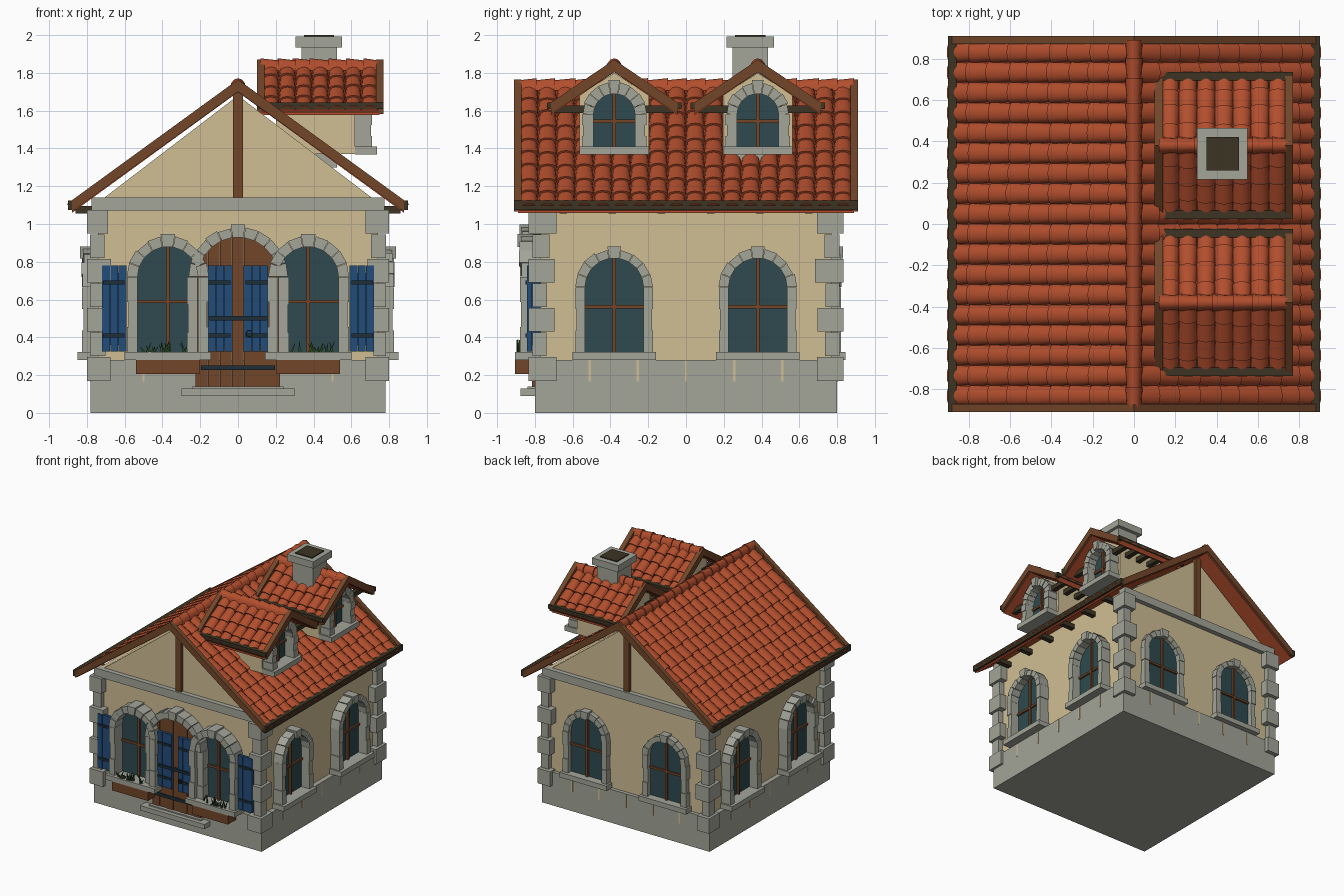
import bpy, bmesh, math, random
from mathutils import Matrix, Vector

if "Cube" in bpy.data.objects:
    bpy.data.objects.remove(bpy.data.objects["Cube"])

random.seed(4)
I = Matrix.Identity(4)


def rot(deg):
    return Matrix.Rotation(math.radians(deg), 4, 'Z')


def srgb(r, g, b):
    f = lambda c: (c / 255 / 12.92) if c < 11 else ((c / 255 + .055) / 1.055) ** 2.4
    return (f(r), f(g), f(b), 1)


COLOURS = {"stone": (163, 165, 153), "plaster": (208, 190, 148), "tile": (178, 78, 45),
           "wood": (114, 70, 42), "dark_wood": (60, 52, 36), "blue_paint": (34, 76, 122),
           "glass": (46, 74, 78), "leaf": (44, 74, 34), "iron": (30, 46, 56)}
mats = {}
for n, c in COLOURS.items():
    mats[n] = bpy.data.materials.new(n)
    mats[n].diffuse_color = srgb(*c)

parts = {}


def part(name, mat):
    if name not in parts:
        parts[name] = (bmesh.new(), mat)
    return parts[name][0]


def prism(bm, pts, y0, y1, M=I):
    """Extrude an x-z outline along y."""
    a = [bm.verts.new(M @ Vector((x, y0, z))) for x, z in pts]
    b = [bm.verts.new(M @ Vector((x, y1, z))) for x, z in pts]
    bm.faces.new(a)
    bm.faces.new(b[::-1])
    for i in range(len(a)):
        j = (i + 1) % len(a)
        bm.faces.new((a[j], a[i], b[i], b[j]))


def box(bm, x0, x1, y0, y1, z0, z1, M=I):
    prism(bm, [(x0, z0), (x1, z0), (x1, z1), (x0, z1)], y0, y1, M)


def tiles(bm, O, down, along, nrm, length, width, ncol, nrow, h, M):
    """Overlapping tapered barrel tiles in rows and columns."""
    w, dl, N = width / ncol, length / nrow, 6
    for c in range(ncol):
        for r in range(nrow):
            s1 = (r + 1) * dl + (random.uniform(-.008, .012) if r < nrow - 1 else 0)
            ends = []
            for s, R, lift in ((max(0, r * dl - .015), .44 * w, 0), (s1, .53 * w, .012)):
                ends.append([bm.verts.new(M @ (O + down * s + along * ((c + .5) * w + R * math.cos(math.pi * i / N))
                             + nrm * (lift + h * math.sin(math.pi * i / N)))) for i in range(N + 1)])
            a, b = ends
            for i in range(N):
                bm.faces.new((a[i], a[i + 1], b[i + 1], b[i])).smooth = True
            low = [bm.verts.new(M @ (O + down * s1 + along * ((c + .5) * w + q * .53 * w))) for q in (-1, 1)]
            bm.faces.new(b + low)


def roof(name, M, half, zt, k, y0, y1, ncol, nrow, board, tails):
    """Gabled tile roof with rake boards, eave boards and rafter tails."""
    zs, up = zt - .055, Vector((0, 0, 1))
    for s in (-1, 1):
        prism(part(name + "_deck", "tile"), [(0, zs), (s * half, zs - k * half), (s * half, zs - k * half - .012),
              (0, zs - .012)], y0 + .02, y1 - .02, M)
        down, nrm = Vector((s, 0, -k)).normalized(), Vector((k * s, 0, 1)).normalized()
        tiles(part(name + "_tiles", "tile"), Vector((0, y0 + .03, zs)), down, Vector((0, 1, 0)), nrm,
              half * math.hypot(1, k), y1 - y0 - .06, ncol, nrow, .032, M)
        for a, b in ((y0, y0 + .04), (y1 - .04, y1)):
            prism(part(name + "_rake_boards", "wood"), [(0, zt), (s * half, zt - k * half),
                  (s * half, zt - k * half - .06), (0, zt - .065)], a, b, M)
        ze = zt - k * half
        e = sorted((s * (half - .02), s * (half + .02)))
        box(part(name + "_eave_boards", "dark_wood"), e[0], e[1], y0, y1, ze - board, ze, M)
        t = sorted((s * (half - .22), s * (half - .02)))
        for i in range(tails):
            y = y0 + (y1 - y0) * (i + 1) / (tails + 1)
            box(part(name + "_rafter_tails", "dark_wood"), t[0], t[1], y - .02, y + .02, ze - board - .02, ze - board + .02, M)
    tiles(part(name + "_ridge_caps", "tile"), Vector((-.04, y0 + .02, zt - .06)), Vector((0, 1, 0)),
          Vector((1, 0, 0)), up, y1 - y0 - .04, .08, 1, ncol, .055, M)


def arch_band(bm, u, spring, r, fw, y, d, M, n=9):
    """Ring of wedge stones with a raised keystone."""
    for i in range(n):
        a0, a1 = [math.pi * (i + q) / n for q in (.02, .98)]
        key = i == n // 2
        R = r + fw + (.015 if key else random.uniform(-.006, .004))
        pts = [(u + q * math.cos(a), spring + q * math.sin(a)) for q, a in ((r, a0), (R, a0), (R, a1), (r, a1))]
        prism(bm, pts, y - d - (.012 if key else random.uniform(-.012, .004)), y, M)


def jambs(bm, u, z0, spring, r, fw, y, d, M, n=3):
    h = (spring - z0) / n
    for s in (-1, 1):
        for i in range(n):
            g = .006 * (i % 2)
            x = sorted((u + s * r, u + s * (r + fw - g)))
            box(bm, x[0], x[1], y - d + g, y, z0 + i * h, z0 + (i + 1) * h, M)


def window(name, M, u, z0, spring, r, fw, y, d):
    arc = [(u + r * math.cos(math.pi * i / 14), spring + r * math.sin(math.pi * i / 14)) for i in range(15)]
    prism(part(name + "_glass", "glass"), [(u - r, z0), (u + r, z0)] + arc, y - .008, y, M)
    bars = part(name + "_bars", "wood")
    zm = z0 + .48 * (spring + r - z0)
    box(bars, u - .009, u + .009, y - .025, y, z0, spring + r, M)
    box(bars, u - r, u + r, y - .022, y, zm - .009, zm + .009, M)
    st = part(name + "_surround", "stone")
    jambs(st, u, z0, spring, r, fw, y, d, M)
    arch_band(st, u, spring, r, fw, y, d, M)
    w = r + fw + .015
    box(part(name + "_sill", "stone"), u - w, u + w, y - d - .025, y, z0 - .042, z0, M)


# Plinth, walls, gables and stone bands
box(part("plinth", "stone"), -.78, .78, -.8, .8, 0, .28)
box(part("walls", "plaster"), -.74, .74, -.77, .77, .28, 1.14)
prism(part("gable", "plaster"), [(-.72, 1.13), (.72, 1.13), (0, 1.68)], -.77, .77)
for s in (-1, 1):
    y = sorted((s * .74, s * .81))
    box(part("gable_bands", "stone"), -.775, .775, y[0], y[1], 1.072, 1.14)
    y = sorted((s * .75, s * .795))
    box(part("king_posts", "wood"), -.026, .026, y[0], y[1], 1.14, 1.70)

# Plinth joints
for ang, off, us in ((0, -.8, (-.5, .5)), (90, -.78, (-.51, -.255, 0, .255, .51)),
                     (180, -.8, (-.5, -.25, 0, .25, .5)), (-90, -.78, (-.51, -.255, 0, .255, .51))):
    for u in us:
        box(part("plinth_joints", "plaster"), u - .006, u + .006, off - .004, off, .165, .28, rot(ang))

# Corner quoins
for sx in (-1, 1):
    for sy in (-1, 1):
        for i in range(7):
            xa, xb, ya, yb = (.68, .80, .69, .835) if i % 2 == 0 else (.71, .783, .73, .812)
            j = random.uniform(-.01, .01)
            x, y = sorted((sx * (xa + j), sx * xb)), sorted((sy * (ya + j), sy * yb))
            box(part("quoins", "stone"), x[0], x[1], y[0], y[1], .17 + i * .13, .295 + i * .13)

# Main roof
roof("main_roof", I, .88, 1.765, .727, -.91, .91, 18, 9, .05, 6)

# Windows on the four walls
for s in (-1, 1):
    window("front_window", I, s * .372, .322, .72, .16, .055, -.77, .11)
    window("right_window", rot(90), s * .38, .322, .665, .155, .05, -.74, .085)
    window("left_window", rot(-90), s * .38, .322, .665, .155, .05, -.74, .085)
    window("back_window", rot(180), s * .37, .322, .665, .155, .05, -.77, .05)

# Dormers
for yc in (-.38, .38):
    M = Matrix.Translation((0, yc, 0)) @ rot(90)
    prism(part("dormer_walls", "plaster"), [(-.185, 1.37), (.185, 1.37), (.185, 1.68), (0, 1.80), (-.185, 1.68)],
          -.62, -.2, M)
    roof("dormer_roof", M, .335, 1.87, .677, -.77, -.10, 7, 4, .035, 5)
    window("dormer_window", M, 0, 1.41, 1.58, .11, .06, -.62, .09)

# Door with plank boards, stone arch and step
door = part("door_planks", "wood")
for i in range(7):
    a, b = -.224 + i * .064, -.162 + i * .064
    top = lambda x: .72 + math.sqrt(max(0, .225 ** 2 - x * x))
    prism(door, [(a, .13), (b, .13), (b, top(b)), (a, top(a))], -.815 + .004 * (i % 2), -.77)
surround = part("door_surround", "stone")
jambs(surround, 0, .28, .72, .215, .055, -.77, .08, I)
arch_band(surround, 0, .72, .21, .055, -.77, .1, I, 11)
box(part("door_step", "stone"), -.30, .30, -.875, -.79, .09, .13)
box(part("lower_step", "stone"), -.24, .24, -.84, -.79, .12, .14)
iron = part("door_straps", "iron")
box(iron, -.195, .195, -.824, -.81, .228, .252)
box(iron, -.15, .15, -.852, -.83, .49, .512)
ring = part("door_ring", "iron")
res = bmesh.ops.create_circle(ring, segments=12, radius=.02)
pts = [v.co.copy() for v in res["verts"]]
bmesh.ops.delete(ring, geom=res["verts"], context='VERTS')
for i, p in enumerate(pts):
    q = pts[(i + 1) % 12]
    prism(ring, [(.06 + a.x * f, .42 + a.y * f) for a, f in ((p, 1), (q, 1), (q, .65), (p, .65))], -.86, -.845)

# Shutters with iron straps
for s in (-1, 1):
    for x0 in (.59, .03):
        for i in range(3):
            x = sorted((s * (x0 + i * .044), s * (x0 + i * .044 + .042)))
            box(part("shutters", "blue_paint"), x[0], x[1], -.842 + .004 * (i % 2), -.77 - .046, .325, .78)
        x = sorted((s * (x0 + .01), s * (x0 + .125)))
        for z in (.41, .69):
            box(part("shutter_straps", "iron"), x[0], x[1], -.85, -.84, z - .01, z + .01)
        x = sorted((s * (x0 + .02), s * (x0 + .11)))
        box(part("shutter_battens", "blue_paint"), x[0], x[1], -.82, -.77, .36, .74)

# Planter boxes and plants
for s in (-1, 1):
    x = sorted((s * .205, s * .54))
    box(part("planters", "wood"), x[0], x[1], -.905, -.80, .205, .28)
    for i in range(22):
        u = s * .39 + random.choice((-.08, 0, .02, .08)) + random.uniform(-.03, .03)
        y, t = random.uniform(-.895, -.86), random.uniform(-.03, .03)
        prism(part("plants", "leaf"), [(u - .007, .32), (u + .007, .32), (u + t, random.uniform(.35, .39))],
              y - .003, y + .003)

# Chimney
box(part("chimney_shaft", "stone"), .335, .525, .245, .435, 1.3, 1.94)
box(part("chimney_cap", "stone"), .305, .55, .215, .465, 1.935, 1.992)
box(part("chimney_flue", "dark_wood"), .35, .508, .26, .42, 1.99, 2.0)

# Turn every part into an object
for name, (bm, mat) in parts.items():
    bmesh.ops.recalc_face_normals(bm, faces=bm.faces[:])
    me = bpy.data.meshes.new(name)
    bm.to_mesh(me)
    bm.free()
    me.materials.append(mats[mat])
    bpy.context.collection.objects.link(bpy.data.objects.new(name, me))

for m in bpy.data.materials:
    if m.users and not m.is_grease_pencil:
        m.use_nodes = True
        m.node_tree.nodes["Principled BSDF"].inputs["Base Color"].default_value = m.diffuse_color
